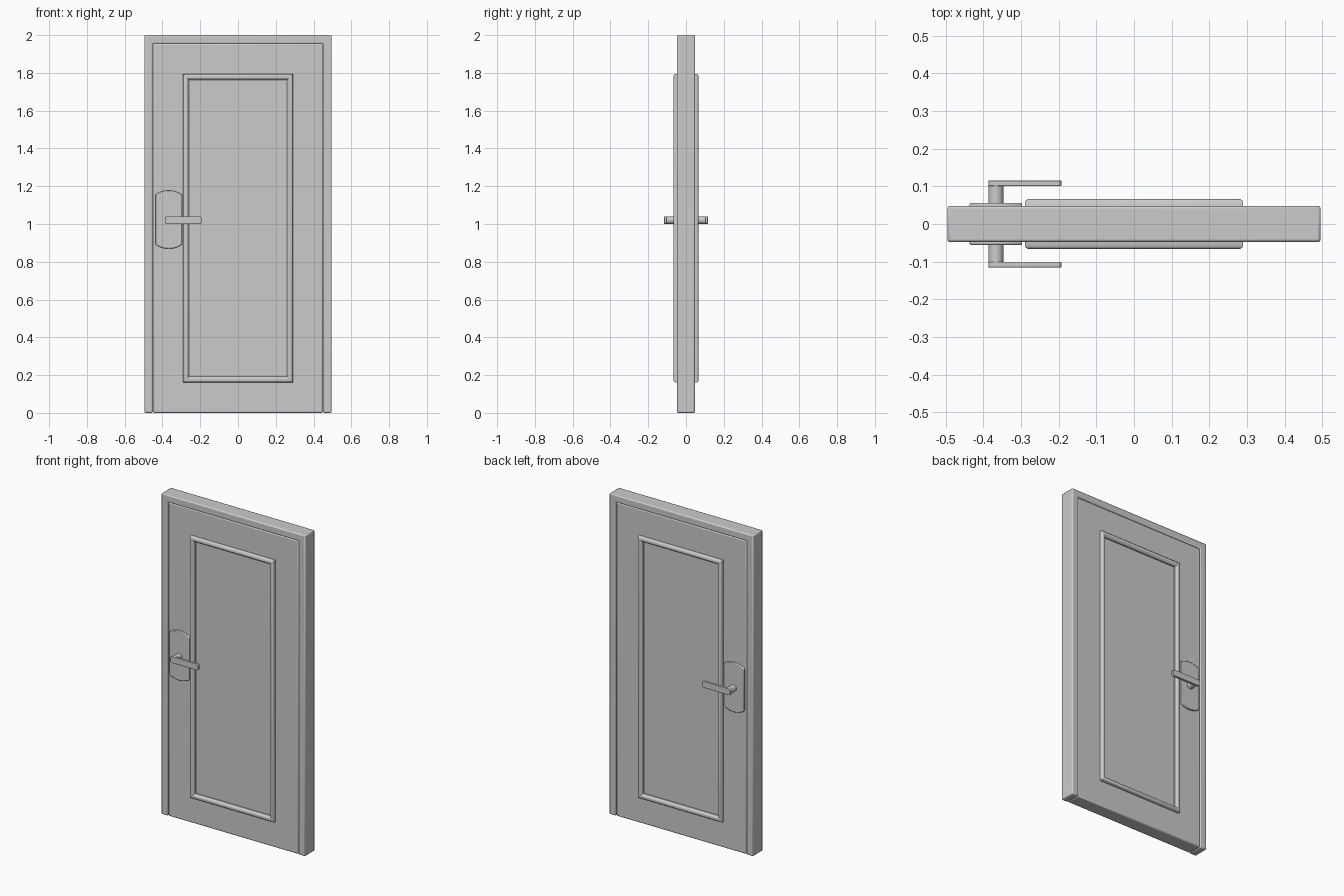
import bpy, bmesh, math

if "Cube" in bpy.data.objects:
    bpy.data.objects.remove(bpy.data.objects["Cube"])

def finish(name, bm, bevel=0.0, segs=2, mirror=False):
    bmesh.ops.recalc_face_normals(bm, faces=bm.faces)
    me = bpy.data.meshes.new(name)
    bm.to_mesh(me)
    bm.free()
    ob = bpy.data.objects.new(name, me)
    bpy.context.collection.objects.link(ob)
    bpy.context.view_layer.objects.active = ob
    ob.select_set(True)
    bpy.ops.object.shade_smooth_by_angle(angle=math.radians(35))
    ob.select_set(False)
    if bevel:
        b = ob.modifiers.new("Bevel", 'BEVEL')
        b.width, b.segments, b.limit_method = bevel, segs, 'ANGLE'
        b.angle_limit = math.radians(35)
    if mirror:  # repeat on the back of the door
        m = ob.modifiers.new("Mirror", 'MIRROR')
        m.use_axis = (False, True, False)
        m.use_mirror_merge = False
    return ob

def prism(name, outline, y0, y1, **kw):
    """Extrude an (x, z) outline from y0 to y1."""
    bm = bmesh.new()
    face = bm.faces.new([bm.verts.new((x, y0, z)) for x, z in outline])
    ext = bmesh.ops.extrude_face_region(bm, geom=[face])["geom"]
    bmesh.ops.translate(bm, vec=(0, y1 - y0, 0),
                        verts=[v for v in ext if isinstance(v, bmesh.types.BMVert)])
    return finish(name, bm, **kw)

def arc(cx, cz, r, a0, a1, n):
    return [(cx + r * math.cos(math.radians(a0 + (a1 - a0) * i / n)),
             cz + r * math.sin(math.radians(a0 + (a1 - a0) * i / n))) for i in range(n + 1)]

# Frame: two jambs and a header
W, I, TOP = 0.496, 0.45, 1.955
prism("door_frame", [(-W, 0), (-I, 0), (-I, TOP), (I, TOP), (I, 0), (W, 0), (W, 2), (-W, 2)],
      -0.048, 0.048, bevel=0.007)

# Door leaf
prism("door_leaf", [(-I, 0), (I, 0), (I, TOP), (-I, TOP)], -0.045, 0.045, bevel=0.007)

# Raised moulding: profile of (inset, depth) swept round a rectangle
bm = bmesh.new()
rings = []
for d, y in [(0, 0.04), (0, 0.058), (0.003, 0.063), (0.008, 0.066), (0.018, 0.066),
             (0.023, 0.063), (0.031, 0.052), (0.031, 0.04)]:
    x, z0, z1 = 0.29 - d, 0.162 + d, 1.793 - d
    rings.append([bm.verts.new((a, -y, c)) for a, c in ((-x, z0), (x, z0), (x, z1), (-x, z1))])
for r, s in zip(rings, rings[1:] + rings[:1]):
    for i in range(4):
        j = (i + 1) % 4
        bm.faces.new((r[i], r[j], s[j], s[i]))
finish("panel_moulding", bm, mirror=True)

# Handle plate: straight sides with shallow arched ends
PX, HALF, R = -0.367, 0.07, 0.135
a = math.degrees(math.asin(HALF / R))
rise = R - math.sqrt(R * R - HALF * HALF)
rise_scale = 0.022 / rise
top = [(x, 1.178 + (z - R) * rise_scale) for x, z in arc(PX, 0, R, 90 - a, 90 + a, 14)]
bottom = [(x, 2.047 - z) for x, z in reversed(top)]
prism("handle_plate", top + bottom, -0.056, -0.04, bevel=0.004, mirror=True)

# Round spindle
HZ = 1.02
prism("handle_spindle", arc(PX, HZ, 0.02, 0, 348.75, 31), -0.11, -0.04, mirror=True)

# Lever with rounded ends
c, x0, x1 = 0.01, -0.387, -0.193
lever = []
for cx, cz, s in ((x1 - c, HZ + 0.01, 0), (x0 + c, HZ + 0.01, 90),
                  (x0 + c, HZ - 0.01, 180), (x1 - c, HZ - 0.01, 270)):
    lever += arc(cx, cz, c, s, s + 90, 5)
prism("handle_lever", lever, -0.116, -0.101, bevel=0.002, mirror=True)
